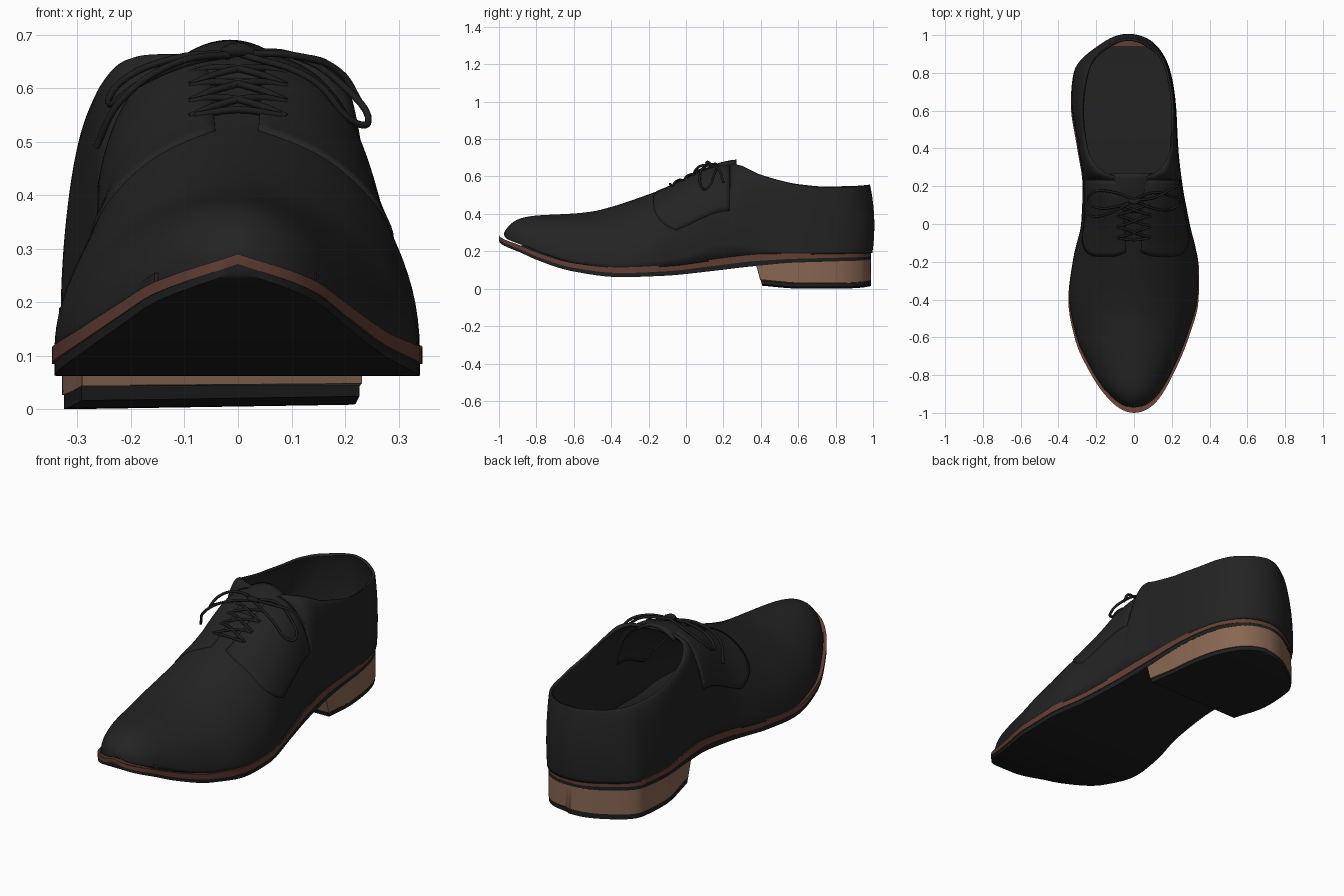
import bpy, bmesh, math

if "Cube" in bpy.data.objects:
    bpy.data.objects.remove(bpy.data.objects["Cube"])

def mat(name, c):
    m = bpy.data.materials.new(name)
    m.diffuse_color = (*c, 1)
    m.use_nodes = True
    m.node_tree.nodes["Principled BSDF"].inputs["Base Color"].default_value = m.diffuse_color
    return m

LEATHER = mat("black_leather", (.017, .017, .017))
RUBBER = mat("black_rubber", (.013, .013, .013))
LACE = mat("lace_black", (.012, .012, .012))
WELT = mat("welt_brown", (.125, .05, .036))
STACK = mat("heel_tan", (.25, .135, .085))

def ang(y):
    return math.acos(max(-1, min(1, -y)))

def curve(*pts):
    """Smooth overshoot-free interpolation of (y, value) along the shoe length."""
    s = [ang(p[0]) for p in pts]
    v = [p[1] for p in pts]
    d = [(v[i+1]-v[i])/(s[i+1]-s[i]) for i in range(len(s)-1)]
    m = [d[0]] + [2*a*b/(a+b) if a*b > 0 else 0 for a, b in zip(d, d[1:])] + [d[-1]]
    def f(y):
        t = ang(y)
        if t <= s[0]: return v[0]
        if t >= s[-1]: return v[-1]
        i = max(k for k in range(len(s)-1) if s[k] <= t)
        h = s[i+1]-s[i]
        q = (t-s[i])/h
        return (v[i]*(1+2*q)*(1-q)**2 + h*m[i]*q*(1-q)**2
                + v[i+1]*q*q*(3-2*q) + h*m[i+1]*q*q*(q-1))
    return f

# outline of the sole, sole heights, upper profile, collar opening
left = curve((-1, 0), (-.95, -.11), (-.8, -.225), (-.6, -.315), (-.4, -.348), (-.2, -.325),
             (0, -.28), (.2, -.272), (.4, -.30), (.64, -.335), (.8, -.322), (.95, -.175), (1, -.03))
right = curve((-1, 0), (-.95, .11), (-.8, .205), (-.6, .29), (-.4, .342), (-.25, .345),
              (0, .295), (.2, .258), (.4, .235), (.64, .222), (.8, .195), (.95, .11), (1, -.03))
sole_lo = curve((-1, .258), (-.9, .2), (-.8, .155), (-.6, .092), (-.35, .062), (-.1, .07),
                (.1, .09), (.38, .122), (.6, .14), (1, .155))
sole_hi = curve((-1, .29), (-.9, .237), (-.8, .196), (-.6, .138), (-.35, .114), (-.1, .126),
                (.2, .165), (.4, .185), (.6, .188), (1, .198))
top = curve((-.965, .30), (-.93, .343), (-.88, .37), (-.8, .384), (-.6, .395), (-.5, .406),
            (-.4, .43), (-.2, .497), (-.1, .535), (0, .583), (.1, .628), (.2, .653), (.26, .657),
            (.4, .602), (.6, .553), (.75, .54), (1, .556))
mid = curve((-1, 0), (.1, -.005), (.24, -.015), (1, -.03))
rim_l = curve((.24, -.015), (.25, -.09), (.28, -.165), (.33, -.215), (.4, -.245), (.6, -.268),
              (.8, -.245), (.9, -.2), (.96, -.13), (1, -.03))
rim_r = curve((.24, -.015), (.25, .06), (.28, .125), (.33, .165), (.4, .192), (.6, .204),
              (.8, .178), (.9, .14), (.96, .075), (1, -.03))
power = curve((-1, 2), (-.5, 1.9), (-.2, 2.05), (0, 2.4), (.2, 2.9), (.4, 2.2), (.6, 1.7), (1, 1.7))

def surf(side, y, u):
    """Point on the upper: u = 0 at the sole, 1 at the centre line or collar."""
    p = (y-.0175)/.9825
    c = mid(y)
    b = c + ((left if side < 0 else right)(p)-mid(p))*.965
    r = c if y < .24 else (rim_l if side < 0 else rim_r)(y)
    e = 2/power(y)
    a = u*math.pi/2
    w, t = max(0, math.cos(a))**e, math.sin(a)**e
    z0 = sole_hi(p)-.005
    back = max(0, y)**4*.065*(t-.4)**2
    return (r+(b-r)*w, y-back, z0+(top(y)-z0)*t)

def finish(name, bm, m, angle=35, thick=0):
    bmesh.ops.remove_doubles(bm, verts=bm.verts, dist=.0004)
    bmesh.ops.recalc_face_normals(bm, faces=bm.faces)
    me = bpy.data.meshes.new(name)
    bm.to_mesh(me)
    bm.free()
    me.materials.append(m)
    for p in me.polygons:
        p.use_smooth = True
    me.set_sharp_from_angle(angle=math.radians(angle))
    ob = bpy.data.objects.new(name, me)
    bpy.context.collection.objects.link(ob)
    if thick:
        s = ob.modifiers.new("thickness", 'SOLIDIFY')
        s.thickness, s.offset = thick, 0
    return ob

def grid(bm, rows, wrap=False):
    vs = [[bm.verts.new(p) for p in r] for r in rows]
    n = len(rows[0])
    for a, b in zip(vs, vs[1:]):
        for j in range(n if wrap else n-1):
            k = (j+1) % n
            bm.faces.new((a[j], a[k], b[k], b[j]))
    return vs

def steps(y0, y1, n):
    a, b = ang(y0), ang(y1)
    return [-math.cos(a+(b-a)*i/n) for i in range(n+1)]

def layer(name, y0, y1, lo, hi, k, m, slant=0, tilt=0):
    """Flat slab following the sole outline between two heights."""
    rows = []
    for y in steps(y0, y1, 56):
        c = mid(y)
        l, r = c+(left(y)-c)*k, c+(right(y)-c)*k
        yo = y if y < 0 else y*.988
        yl = yo+slant*(1-y)/(1-y0)
        rows.append([(l, yl, lo(y)), (r, yl, lo(y)+tilt), (r, yo, hi(y)), (l, yo, hi(y))])
    bm = bmesh.new()
    vs = grid(bm, rows, True)
    bm.faces.new(vs[0])
    bm.faces.new(vs[-1])
    return finish(name, bm, m)

# sole layers and heel
split = lambda y: sole_lo(y)+(sole_hi(y)-sole_lo(y))*.42
heel_lo = curve((.38, .018), (.6, .001), (.8, .0), (1, .016))
heel_mid = lambda y: heel_lo(y)+.026
layer("outsole", -1, 1, sole_lo, split, .985, RUBBER)
layer("welt", -1, 1, split, sole_hi, 1, WELT)
layer("insole", -.88, .95, lambda y: sole_hi(y)-.005, lambda y: sole_hi(y)+.025, .9, LEATHER)
layer("heel_stack", .38, 1, heel_mid, lambda y: sole_lo(y)+.003, .98, STACK, .022, .004)
layer("heel_cap", .405, 1, heel_lo, lambda y: heel_mid(y)+.002, .97, RUBBER, .008, .008)

# upper: two half shells joined along the vamp, open at the collar
ys = sorted(steps(-.965, 1, 100) + [.24+.008*i for i in range(1, 12)] + [.24])
bm = bmesh.new()
for side in (-1, 1):
    grid(bm, [[surf(side, y, j/22) for j in range(23)] for y in ys])
finish("upper", bm, LEATHER, 60, .014)

# lacing flaps lying on the upper
for side, name in ((-1, "left_flap"), (1, "right_flap")):
    rows = []
    for j in range(17):
        u = .25+.68*j/16
        y0 = -.17+.11*abs((u-.68)/.42)**3
        rows.append([surf(side, y0+(.232-y0)*i/16, u) for i in range(17)])
    bm = bmesh.new()
    grid(bm, rows)
    finish(name, bm, LEATHER, 60, .024)

# tongue rising above the throat
bm = bmesh.new()
rows = []
for i in range(9):
    y = .06+.21*i/8
    q = i/8
    rows.append([(-.015+.105*t, y, top(y)+.004+.024*q*(1-t*t)-.02*t*t)
                 for t in [j/6-1 for j in range(13)]])
grid(bm, rows)
finish("tongue", bm, LEATHER, 60, .012)

def lace(name, pts, r=.0065):
    cu = bpy.data.curves.new(name, 'CURVE')
    cu.dimensions = '3D'
    cu.bevel_depth, cu.bevel_resolution, cu.resolution_u = r, 2, 6
    sp = cu.splines.new('BEZIER')
    sp.bezier_points.add(len(pts)-1)
    for b, p in zip(sp.bezier_points, pts):
        b.co = p
        b.handle_left_type = b.handle_right_type = 'AUTO'
    cu.use_fill_caps = True
    cu.materials.append(LACE)
    bpy.context.collection.objects.link(bpy.data.objects.new(name, cu))

def on_top(x, y):
    return (x, y, top(y)+.018-.02*(x/.09)**2)

# crossed laces
for i, y in enumerate((-.07, -.01, .05)):
    for s in (-1, 1):
        lace(f"cross_lace_{i}_{s}", [on_top(-.09*s, y), on_top(-.04*s, y+.01),
                                     on_top(.04*s, y+.04), on_top(.09*s, y+.055)])
lace("front_lace", [on_top(-.08, -.075), on_top(0, -.085), on_top(.08, -.075)])

# bow: knot, loops and tails
lace("knot", [(-.025, .125, .665), (0, .115, .672), (.025, .125, .665)], .013)
lace("left_loop", [(0, .13, .665), (-.12, .17, .655), (-.22, .165, .61), (-.24, .12, .57),
                   (-.19, .085, .605), (-.1, .09, .645), (0, .12, .665)])
lace("right_loop", [(0, .13, .665), (.1, .165, .662), (.19, .15, .61), (.243, .11, .535),
                    (.22, .09, .535), (.14, .075, .615), (0, .12, .665)])
lace("left_tail", [(0, .125, .665), (-.12, .06, .645), (-.22, .04, .575), (-.265, .08, .49)])
lace("right_tail", [(0, .125, .665), (.11, .14, .66), (.19, .18, .63), (.23, .2, .57)])
